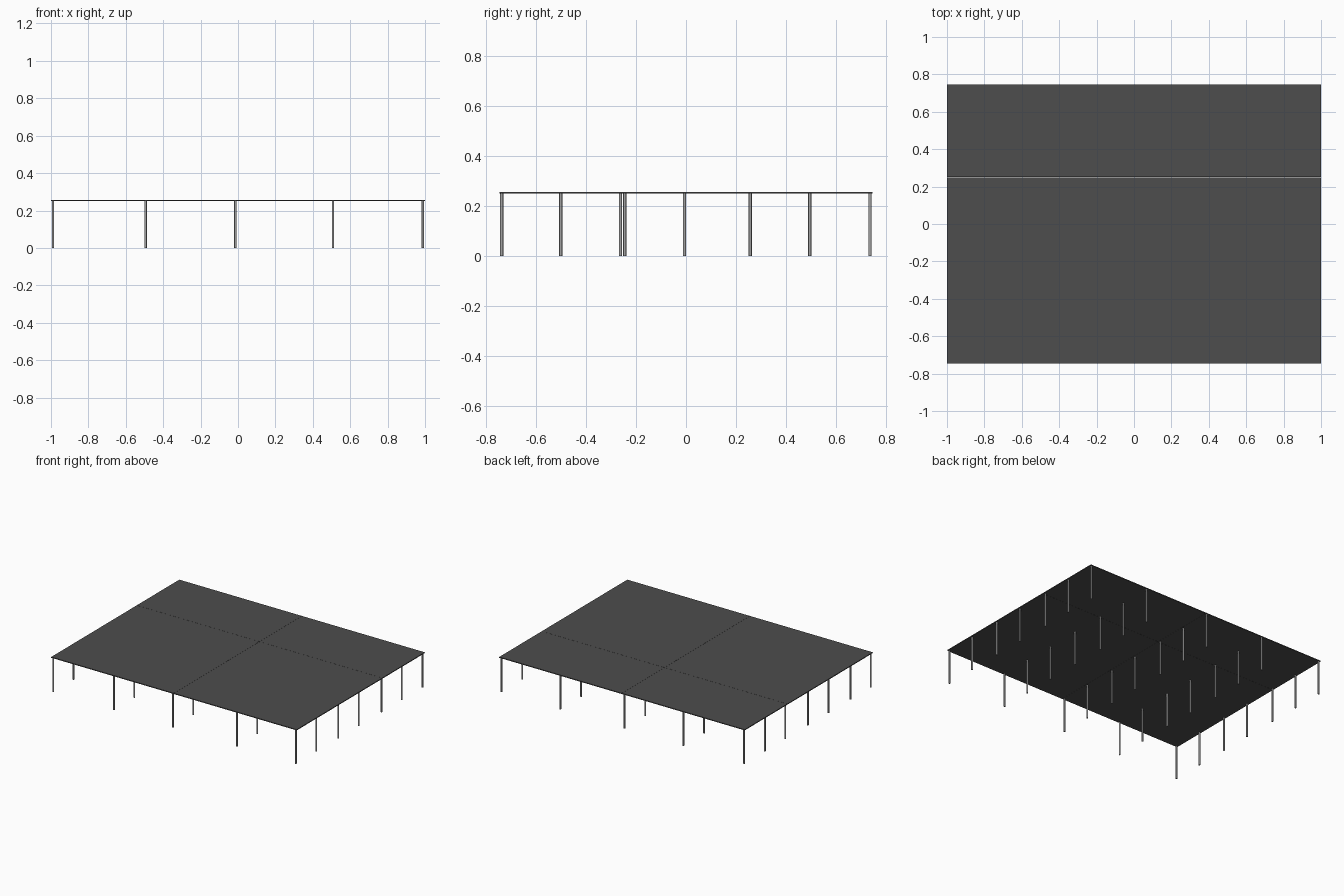
import bpy, bmesh

if "Cube" in bpy.data.objects:
    bpy.data.objects.remove(bpy.data.objects["Cube"])

def material(name, v):
    m = bpy.data.materials.new(name)
    m.diffuse_color = (v, v, v, 1)
    m.use_nodes = True
    m.node_tree.nodes["Principled BSDF"].inputs["Base Color"].default_value = m.diffuse_color
    return m

deck_mat = material("dark_deck_grey", 0.075)
leg_mat = material("steel_grey", 0.36)

LEG_H, TOP, GAP, R = 0.25, 0.256, 0.001, 0.0062

def panel(name, x0, x1, y0, y1):
    bm = bmesh.new()
    bmesh.ops.create_cube(bm, size=1)
    for v in bm.verts:
        v.co.x = x1 if v.co.x > 0 else x0
        v.co.y = y1 if v.co.y > 0 else y0
        v.co.z = TOP if v.co.z > 0 else LEG_H
    me = bpy.data.meshes.new(name)
    bm.to_mesh(me)
    bm.free()
    me.materials.append(deck_mat)
    bpy.context.collection.objects.link(bpy.data.objects.new(name, me))

# Deck: two large front panels and two half-depth back panels with thin seams
g = GAP / 2
for side, x0, x1 in (("left", -1, -g), ("right", g, 1)):
    panel(f"front_deck_panel_{side}", x0, x1, -0.745, 0.25 - g)
    panel(f"back_deck_panel_{side}", x0, x1, 0.25 + g, 0.745)

# One shared round leg mesh
bm = bmesh.new()
bmesh.ops.create_cone(bm, cap_ends=True, segments=16, radius1=R, radius2=R, depth=LEG_H)
bmesh.ops.translate(bm, verts=bm.verts, vec=(0, 0, LEG_H / 2))
for f in bm.faces:
    f.smooth = len(f.verts) == 4
for e in bm.edges:
    e.smooth = all(len(f.verts) == 4 for f in e.link_faces)
leg = bpy.data.meshes.new("leg")
bm.to_mesh(leg)
bm.free()
leg.materials.append(leg_mat)

# Grid of legs: five across, seven deep
for i, x in enumerate((-0.989, -0.494, -0.014, 0.508, 0.988)):
    for j, y in enumerate((-0.737, -0.501, -0.245, -0.006, 0.257, 0.495, 0.736)):
        if i == 3 and j == 2:
            y = -0.262
        ob = bpy.data.objects.new(f"leg_{i + 1}_{j + 1}", leg)
        ob.location = (x, y, 0)
        bpy.context.collection.objects.link(ob)
